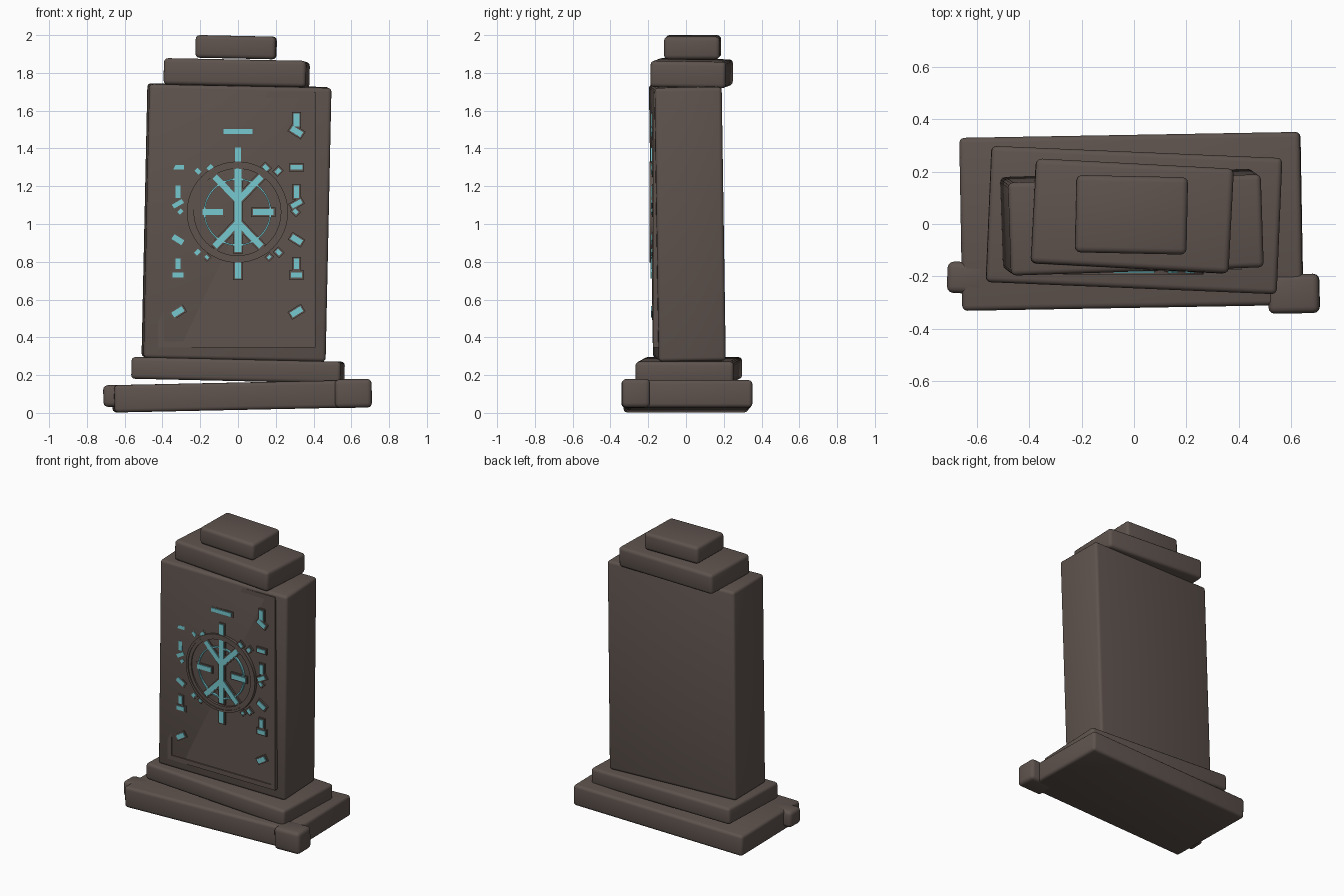
import bpy, bmesh
from math import radians, cos, sin, pi
from mathutils import Euler, Matrix, Vector

old = bpy.data.objects.get("Cube")
if old:
    bpy.data.objects.remove(old, do_unlink=True)


def material(name, rgb):
    mat = bpy.data.materials.new(name)
    mat.use_nodes = True
    mat.diffuse_color = (*rgb, 1)
    mat.node_tree.nodes["Principled BSDF"].inputs["Base Color"].default_value = (*rgb, 1)
    return mat


STONE = material("brown stone", (0.112, 0.086, 0.075))
GLOW = material("pale cyan", (0.18, 0.59, 0.64))


def finish(name, bm, mat):
    bmesh.ops.recalc_face_normals(bm, faces=bm.faces)
    mesh = bpy.data.meshes.new(name)
    bm.to_mesh(mesh)
    bm.free()
    mesh.materials.append(mat)
    ob = bpy.data.objects.new(name, mesh)
    bpy.context.collection.objects.link(ob)
    bpy.ops.object.select_all(action="DESELECT")
    ob.select_set(True)
    bpy.context.view_layer.objects.active = ob
    bpy.ops.object.shade_smooth_by_angle(angle=radians(35))
    return ob


def add_box(bm, center, size, rot=(0, 0, 0)):
    turn = Euler([radians(a) for a in rot]).to_matrix().to_4x4()
    m = Matrix.Translation(center) @ turn @ Matrix.Diagonal((*size, 1))
    return bmesh.ops.create_cube(bm, size=1, matrix=m)["verts"]


def block(name, center, size, rot, bevel):
    """Worn stone block with rounded edges."""
    bm = bmesh.new()
    add_box(bm, center, size, rot)
    bmesh.ops.bevel(bm, geom=bm.edges[:], offset=bevel, segments=3, profile=0.5, affect="EDGES")
    return finish(name, bm, STONE)


def ring(name, center, outer, inner, front, back, mat, steps=48):
    """Flat ring facing the front, spun from a rectangular section."""
    bm = bmesh.new()
    section = [(inner, front), (outer, front), (outer, back), (inner, back)]
    loops = []
    for i in range(steps):
        a = 2 * pi * i / steps
        loops.append([bm.verts.new((center[0] + r * cos(a), y, center[1] + r * sin(a)))
                      for r, y in section])
    for i, loop in enumerate(loops):
        nxt = loops[(i + 1) % steps]
        for j in range(4):
            k = (j + 1) % 4
            bm.faces.new((loop[j], loop[k], nxt[k], nxt[j]))
    return finish(name, bm, mat)


# Stacked, slightly crooked stone blocks
block("base_slab", (-0.01, 0.01, 0.088), (1.30, 0.66, 0.145), (0, -1.2, 1), 0.02)
block("plinth", (0, 0.015, 0.226), (1.11, 0.52, 0.115), (0, 1.3, -2.4), 0.02)
block("pillar_body", (-0.008, 0.007, 1.008), (0.965, 0.355, 1.45), (0.9, 1.2, 1.9), 0.02)
block("cap_slab", (-0.007, 0.03, 1.798), (0.755, 0.40, 0.14), (-1, 1.1, -3), 0.022)
block("top_block", (-0.01, 0.035, 1.936), (0.425, 0.295, 0.12), (0, 1.2, -1.2), 0.022)

# Foot stones on the front corners
block("left_foot_stone", (0.61, -0.266, 0.103), (0.195, 0.15, 0.152), (0, -1, 1), 0.025)
block("right_foot_stone", (-0.637, -0.205, 0.09), (0.15, 0.12, 0.115), (0, -1, -2), 0.025)

# Framed front panel with a shallow recess
bm = bmesh.new()
add_box(bm, (-0.007, -0.136, 1.0225), (0.835, 0.08, 1.355))
bm.normal_update()
face = min(bm.faces, key=lambda f: f.calc_center_median().y)
bmesh.ops.inset_region(bm, faces=[face], thickness=0.046)
bmesh.ops.inset_region(bm, faces=[face], thickness=0.001, depth=-0.006)
finish("front_panel", bm, STONE)

# Round emblem
HUB = (-0.003, 1.063)
ring("emblem_rim", HUB, 0.268, 0.252, -0.192, -0.13, STONE)
ring("emblem_rim_step", HUB, 0.255, 0.230, -0.187, -0.13, STONE)
ring("emblem_glow_ring", HUB, 0.179, 0.171, -0.186, -0.13, GLOW)

# Carved marks: x, z, width, height, turn in degrees
emblem_marks = [
    (0, HUB[1] + 0.01, 0.036, 0.44, 0),
    (0, 1.367, 0.034, 0.075, 0), (0, 0.755, 0.034, 0.085, 0),
    (0, 1.49, 0.155, 0.026, 0),
]
for s in (-1, 1):
    emblem_marks += [
        (s * 0.134, HUB[1], 0.11, 0.032, 0),
        (s * 0.066, 1.192, 0.165, 0.032, s * 46),
        (s * 0.066, 0.940, 0.165, 0.032, -s * 46),
    ]

side_marks = []
for x in (-0.318, 0.31):
    side_marks += [
        (x, 1.55, 0.03, 0.068, 0), (x, 1.49, 0.065, 0.03, -32),
        (x, 1.30, 0.062, 0.024, 0),
        (x, 1.17, 0.026, 0.065, 0), (x, 1.107, 0.06, 0.024, 30),
        (x, 0.917, 0.062, 0.03, -32),
        (x, 0.79, 0.028, 0.055, 0), (x, 0.73, 0.06, 0.028, 0),
        (x, 0.535, 0.065, 0.03, 32),
    ]
for s in (-1, 1):
    side_marks += [
        (s * 0.305, 1.065, 0.026, 0.02, -s * 45),
        (s * 0.148, 1.298, 0.032, 0.022, -s * 45),
        (s * 0.212, 1.28, 0.03, 0.022, s * 45),
        (s * 0.215, 0.85, 0.03, 0.024, -s * 45),
        (s * 0.165, 0.825, 0.02, 0.016, s * 45),
    ]


def marks(name, items, margin, front, mat):
    bm = bmesh.new()
    back = -0.13
    for x, z, w, h, turn in items:
        add_box(bm, (x, (front + back) / 2, z),
                (w + margin, back - front, h + margin), (0, -turn, 0))
    return finish(name, bm, mat)


marks("emblem_mark_borders", emblem_marks, 0.018, -0.181, STONE)
marks("emblem_marks", emblem_marks, 0, -0.187, GLOW)
marks("side_mark_borders", side_marks, 0.018, -0.181, STONE)
marks("side_marks", side_marks, 0, -0.186, GLOW)
